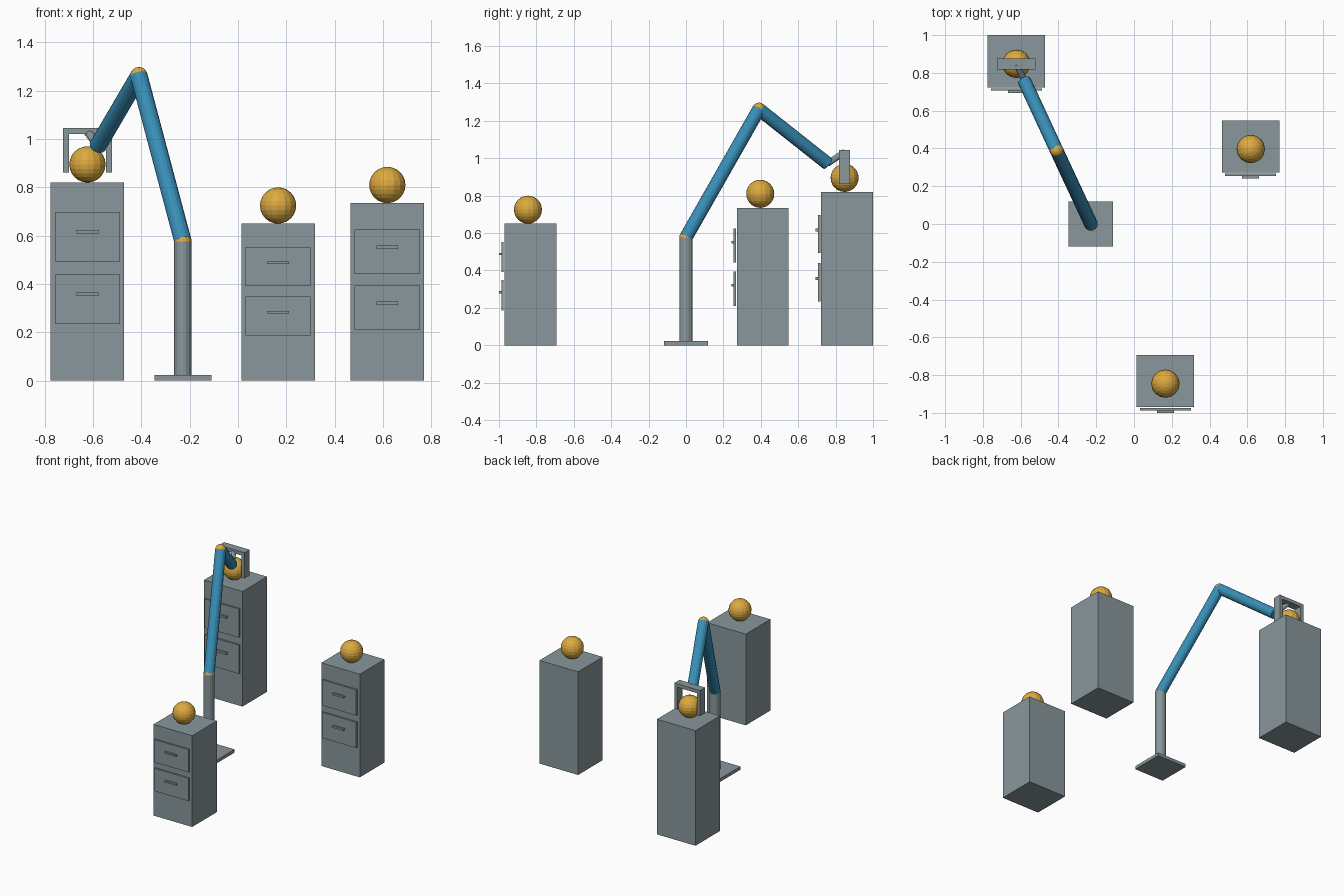
import bpy, math
from mathutils import Vector

if "Cube" in bpy.data.objects:
    bpy.data.objects.remove(bpy.data.objects["Cube"])


def material(name, rgb):
    m = bpy.data.materials.new(name)
    m.diffuse_color = (*rgb, 1)
    m.use_nodes = True
    m.node_tree.nodes["Principled BSDF"].inputs["Base Color"].default_value = m.diffuse_color
    return m


GREY = material("steel grey", (0.25, 0.31, 0.33))
BLUE = material("arm blue", (0.04, 0.27, 0.47))
GOLD = material("gold", (0.72, 0.40, 0.05))


def finish(name, mat):
    ob = bpy.context.object
    ob.name = name
    ob.data.materials.append(mat)
    return ob


def box(name, x, y, z, mat=GREY):
    """Box from (min, max) pairs on each axis."""
    bpy.ops.mesh.primitive_cube_add(size=1, location=[sum(p) / 2 for p in (x, y, z)])
    ob = finish(name, mat)
    ob.scale = [p[1] - p[0] for p in (x, y, z)]
    bpy.ops.object.transform_apply(location=False, rotation=False, scale=True)
    return ob


def ball(name, centre, r):
    bpy.ops.mesh.primitive_uv_sphere_add(segments=16, ring_count=8 if r < 0.05 else 12,
                                         radius=r, location=centre)
    return finish(name, GOLD)


def rod(name, a, b, r, mat):
    a, b = Vector(a), Vector(b)
    d = b - a
    bpy.ops.mesh.primitive_cylinder_add(vertices=16, radius=r, depth=d.length, location=(a + b) / 2,
                                        rotation=d.to_track_quat('Z', 'Y').to_euler())
    return finish(name, mat)


# Cabinets with two drawers each and a ball on top
def cabinet(label, cx, front, h):
    box(label + "_cabinet", (cx - 0.152, cx + 0.152), (front, front + 0.277), (0, h))
    for pos, frac in (("lower", 0.411), ("upper", 0.726)):
        zc = frac * h
        box(f"{label}_{pos}_drawer", (cx - 0.135, cx + 0.135),
            (front - 0.017, front - 0.005), (zc - 0.1245 * h, zc + 0.1245 * h))
        zh = zc + 0.025 * h
        box(f"{label}_{pos}_handle", (cx - 0.045, cx + 0.045),
            (front - 0.030, front - 0.016), (zh - 0.009 * h, zh + 0.009 * h))
    ball(label + "_ball", (cx, front + 0.125, h + 0.075), 0.075)


cabinet("left", -0.623, 0.723, 0.82)
cabinet("front", 0.166, -0.970, 0.65)
cabinet("right", 0.618, 0.272, 0.735)

# Robot arm: base, column, joints and links
R = 0.036
shoulder, elbow = (-0.228, 0, 0.577), (-0.410, 0.390, 1.262)
wrist, palm = (-0.580, 0.757, 0.972), (-0.623, 0.848, 1.032)
box("base_plate", (-0.346, -0.110), (-0.118, 0.118), (0, 0.023))
rod("column", (-0.228, 0, 0.02), shoulder, R, GREY)
rod("upper_arm", shoulder, elbow, R, BLUE)
rod("forearm", elbow, wrist, R, BLUE)
rod("wrist_rod", wrist, palm, 0.017, GREY)
ball("shoulder_joint", shoulder, R)
ball("elbow_joint", elbow, R)

# Gripper: cross bar and two fingers
gy = (0.819, 0.877)
box("gripper_bar", (-0.724, -0.522), gy, (1.020, 1.045))
for name, x in (("left_finger", -0.724), ("right_finger", -0.547)):
    box(name, (x, x + 0.025), gy, (0.862, 1.021))
